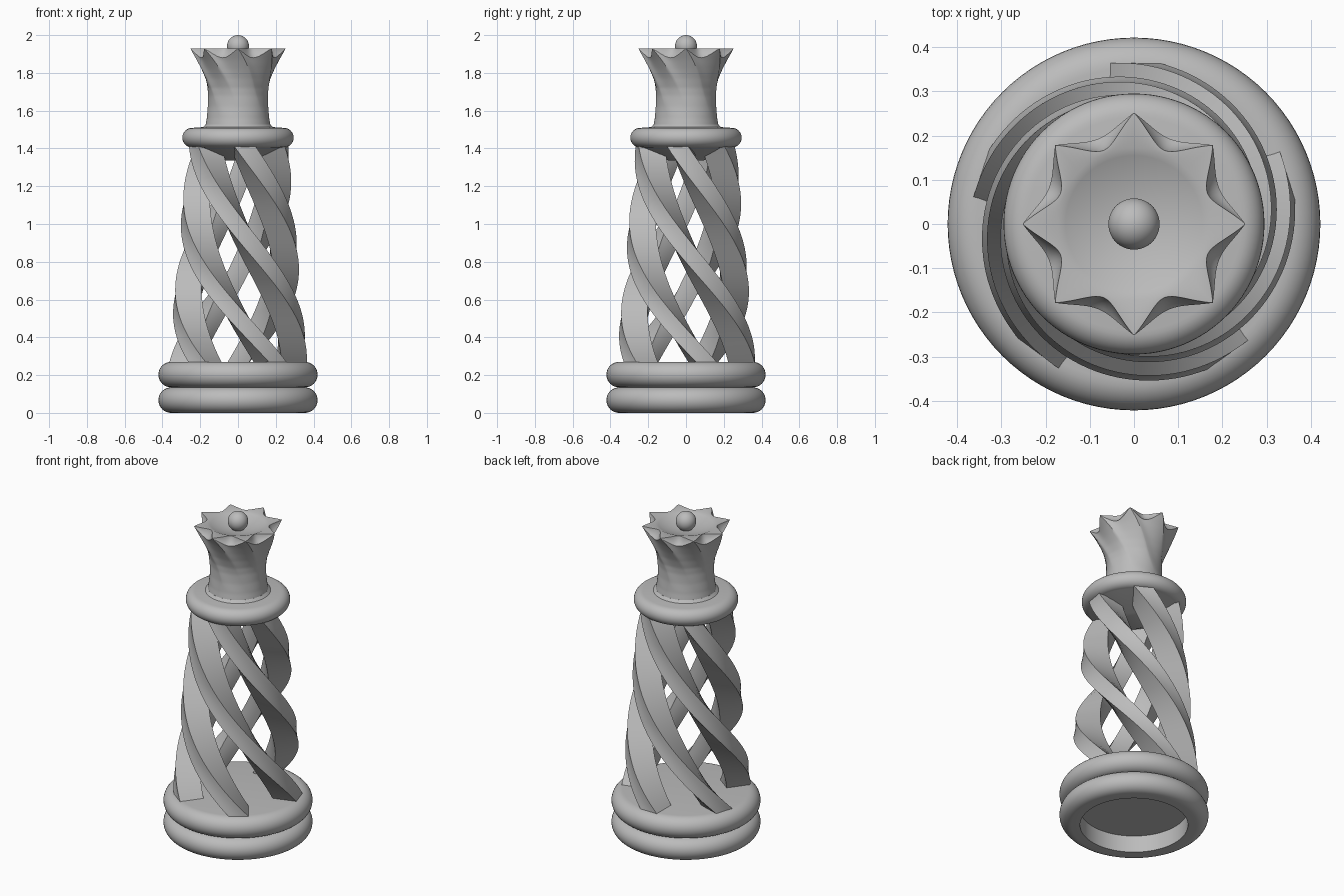
import bpy, bmesh, math
from mathutils import Matrix, Vector

if "Cube" in bpy.data.objects:
    bpy.data.objects.remove(bpy.data.objects["Cube"])

grey = bpy.data.materials.new("mid grey")
grey.use_nodes = True
grey.diffuse_color = (0.5, 0.5, 0.5, 1)
grey.node_tree.nodes["Principled BSDF"].inputs["Base Color"].default_value = (0.5, 0.5, 0.5, 1)


def finish(name, bm, angle=35):
    bmesh.ops.remove_doubles(bm, verts=bm.verts, dist=0.00005)
    bmesh.ops.recalc_face_normals(bm, faces=bm.faces)
    mesh = bpy.data.meshes.new(name)
    bm.to_mesh(mesh)
    bm.free()
    mesh.materials.append(grey)
    obj = bpy.data.objects.new(name, mesh)
    bpy.context.collection.objects.link(obj)
    bpy.ops.object.select_all(action="DESELECT")
    obj.select_set(True)
    bpy.context.view_layer.objects.active = obj
    bpy.ops.object.shade_smooth_by_angle(angle=math.radians(angle))


def loft(bm, rings, cap=False):
    """Join closed rings of points with quads."""
    loops = [[bm.verts.new(p) for p in ring] for ring in rings]
    n = len(loops[0])
    for a, b in zip(loops, loops[1:]):
        for i in range(n):
            bm.faces.new((a[i], a[(i + 1) % n], b[(i + 1) % n], b[i]))
    if cap:
        bm.faces.new(loops[0])
        bm.faces.new(loops[-1])


def circle(r, z, n=96):
    r = max(r, 0.000001)
    return [(r * math.cos(math.tau * i / n), r * math.sin(math.tau * i / n), z) for i in range(n)]


def lathe(name, profile):
    bm = bmesh.new()
    loft(bm, [circle(r, z) for r, z in profile])
    finish(name, bm)


def bulge(r, z, rx, rz, steps=16):
    """Half-ellipse rim from bottom to top."""
    turns = [math.pi * (i / steps - 0.5) for i in range(steps + 1)]
    return [(r + rx * math.cos(t), z + rz * math.sin(t)) for t in turns]


# Base: two rounded rings, hollow underneath
rim = 0.0675
lathe("base", [(0, 0.105), (0.305, 0.105), (0.305, 0)] + bulge(0.354, rim, rim, rim)
      + bulge(0.354, 3 * rim, rim, rim) + [(0, 4 * rim)])

# Five twisted, tapering strands, deep towards the axis
RATE = math.radians(150)
LOW, HIGH = 0.265, 1.45
HALF, DEPTH = 0.057, 0.14


def strand_ring(z, start):
    outer = 0.364 - 0.09 * (z - LOW)
    turn = Matrix.Rotation(start - RATE * (z - LOW), 3, "Z")
    points = []
    for r, side in ((outer, 1), (outer - DEPTH, -1)):
        for i in range(5):
            points.append(turn @ Vector((r, HALF * side * (i / 2 - 1), z)))
    return points


for k in range(5):
    bm = bmesh.new()
    loft(bm, [strand_ring(LOW + (HIGH - LOW) * i / 60, math.radians(90 + 72 * k)) for i in range(61)], True)
    finish("strand_%d" % (k + 1), bm)

# Collar with a tapered underside
lathe("collar", [(0, 1.335), (0.09, 1.335)] + bulge(0.242, 1.457, 0.053, 0.052)
      + [(0.185, 1.513), (0.171, 1.528), (0, 1.528)])

# Crown: flared body whose eight flutes twist and fade downwards
FLARE = [(1.52, 0.172), (1.56, 0.165), (1.62, 0.16), (1.68, 0.16), (1.72, 0.165),
         (1.77, 0.18), (1.82, 0.2), (1.87, 0.222), (1.93, 0.252)]
TOP, FOOT, SIDES = 1.93, 1.52, 128


def flare(z):
    for (z0, r0), (z1, r1) in zip(FLARE, FLARE[1:]):
        if z <= z1:
            return r0 + (r1 - r0) * (z - z0) / (z1 - z0)
    return FLARE[-1][1]


def crown_ring(shape):
    """Ring from a rule giving radius, height and twist for each valley depth u."""
    ring = []
    for i in range(SIDES):
        a = math.tau * i / SIDES
        r, z, twist = shape(abs(math.sin(4 * a)))
        ring.append((r * math.cos(a + twist), r * math.sin(a + twist), z))
    return ring


def body(t):
    def shape(u):
        z = FOOT + t * (TOP - 0.05 * u - FOOT)
        fade = max(0, (t - 0.15) / 0.85)
        return flare(z) * (1 - 0.08 * fade * u), z, RATE * (1 - t) * (TOP - FOOT)
    return shape


def scoop(t):
    """Hollowed bevel between the points, from the body edge up to the top."""
    def shape(u):
        low = body(1)(u)[0]
        high = FLARE[-1][1] - 0.072 * u
        sag = 4 * t * (1 - t) * u
        return low + (high - low) * t - 0.004 * sag, TOP - 0.05 * u * (1 - t) - 0.003 * sag, 0
    return shape


bm = bmesh.new()
dish = [(0.172 * s / 10, TOP - 0.04 * (1 - (s / 10) ** 2)) for s in range(10, -1, -1)]
loft(bm, [circle(0, FOOT, SIDES)] + [crown_ring(body(i / 40)) for i in range(41)]
     + [crown_ring(scoop(i / 6)) for i in range(1, 7)]
     + [circle(r, z, SIDES) for r, z in dish])
finish("crown", bm)

# Ball in the crown
bm = bmesh.new()
bmesh.ops.create_uvsphere(bm, u_segments=48, v_segments=24, radius=0.058, matrix=Matrix.Translation((0, 0, 1.942)))
finish("ball", bm)
